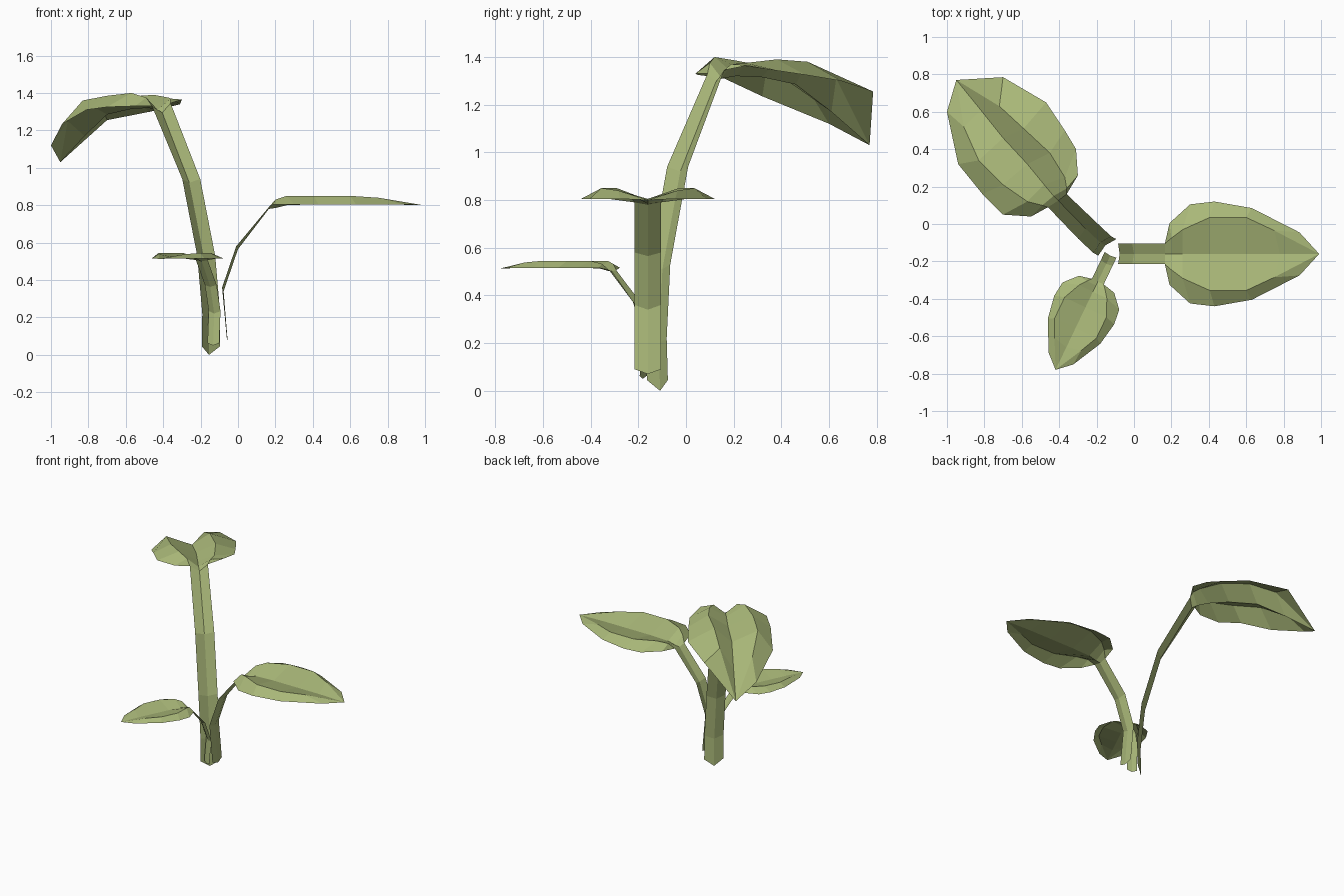
import bpy
from math import radians
from mathutils import Matrix, Vector

if "Cube" in bpy.data.objects:
    bpy.data.objects.remove(bpy.data.objects["Cube"])

green = bpy.data.materials.new("leaf_green")
green.diffuse_color = (0.40, 0.48, 0.19, 1)
green.use_nodes = True
green.node_tree.nodes["Principled BSDF"].inputs["Base Color"].default_value = green.diffuse_color


def sheet(name, lines, place=Matrix()):
    """Flat-shaded sheet between neighbouring polylines (ordered left to right)."""
    verts, index, faces = [], {}, []

    def vid(p):
        key = tuple(round(c, 4) for c in p)
        if key not in index:
            index[key] = len(verts)
            verts.append(place @ Vector(p))
        return index[key]

    for a, b in zip(lines, lines[1:]):
        for i in range(len(a) - 1):
            ids = list(dict.fromkeys(vid(p) for p in (a[i], b[i], b[i + 1], a[i + 1])))
            if len(ids) > 2:
                faces.append(ids)
    me = bpy.data.meshes.new(name)
    me.from_pydata(verts, [], faces)
    me.materials.append(green)
    me.update()
    ob = bpy.data.objects.new(name, me)
    bpy.context.collection.objects.link(ob)
    return ob


def mirror(line):
    return [(x, -y, z) for x, y, z in line]


# Symmetric leaf, growing along +x from its stem base
stem_side = [(0.025, .055, .02), (0, .055, .29), (.075, .055, .51), (.25, .055, .72)]
stem_mid = [(0.03, 0, 0), (0.008, 0, .27), (.085, 0, .495), (.25, 0, .71)]
edge = [(.25, .055, .72), (.275, .165, .735), (.385, .265, .735), (.515, .28, .735),
        (.715, .245, .735), (.97, .115, .735), (1.075, 0, .73)]
ridge = [(.25, .055, .72), (.285, .085, .76), (.345, .13, .78), (.49, .195, .78),
         (.685, .195, .78), (.835, .125, .77), (1.075, 0, .73)]
mid = [(.25, 0, .71), (.285, 0, .715), (.345, 0, .73), (.49, 0, .735),
       (.685, 0, .735), (.865, 0, .735), (1.075, 0, .73)]

for label, loc, angle, size in (("right", (-.085, -.16, .07), 0, 1),
                                ("front", (-.125, -.165, .05), -115.6, .634)):
    place = (Matrix.Translation(loc) @ Matrix.Rotation(radians(angle), 4, 'Z')
             @ Matrix.Scale(size, 4))
    sheet(label + "_stem", [stem_side, stem_mid, mirror(stem_side)], place)
    sheet(label + "_leaf", [edge, ridge, mid, mirror(ridge), mirror(edge)], place)

# Tall stem: folded ribbon leaning to the back left
out, side = Vector((-.67, .743, 0)), Vector((.048, .044, 0))
path = [Vector(p) for p in ((-.145, -.12, .045), (-.143, -.125, .22),
                            (-.17, -.11, .53), (-.25, -.035, .94))]
left = [p - side for p in path] + [Vector((-.46, .09, 1.33))]
right = [p + side for p in path] + [Vector((-.36, .16, 1.345))]
fold = [p + out * .015 - Vector((0, 0, .02)) for p in path] + [Vector((-.405, .125, 1.295))]
fold[0].z = 0.0
sheet("tall_stem", [left, fold, right])

# Tall drooping leaf, rolled to one side
tip = (-.95, .77, 1.03)
edge_l = [left[-1], (-.55, .04, 1.33), (-.70, .05, 1.325), (-.81, .16, 1.31),
          (-.94, .32, 1.235), (-1.0, .60, 1.12), tip]
ridge_l = [left[-1], (-.49, .10, 1.375), (-.57, .12, 1.40), (-.70, .21, 1.385),
           (-.83, .34, 1.36), (-.91, .52, 1.25), tip]
centre = [fold[-1], (-.43, .15, 1.31), (-.48, .21, 1.32), (-.57, .32, 1.315),
          (-.70, .46, 1.285), (-.82, .61, 1.17), tip]
ridge_r = [right[-1], (-.36, .19, 1.37), (-.37, .25, 1.375), (-.45, .38, 1.39),
           (-.59, .51, 1.38), (-.72, .63, 1.31), tip]
edge_r = [right[-1], (-.30, .26, 1.365), (-.31, .40, 1.34), (-.37, .50, 1.325),
          (-.47, .65, 1.30), (-.70, .785, 1.255), tip]
sheet("tall_leaf", [edge_l, ridge_l, centre, ridge_r, edge_r])
